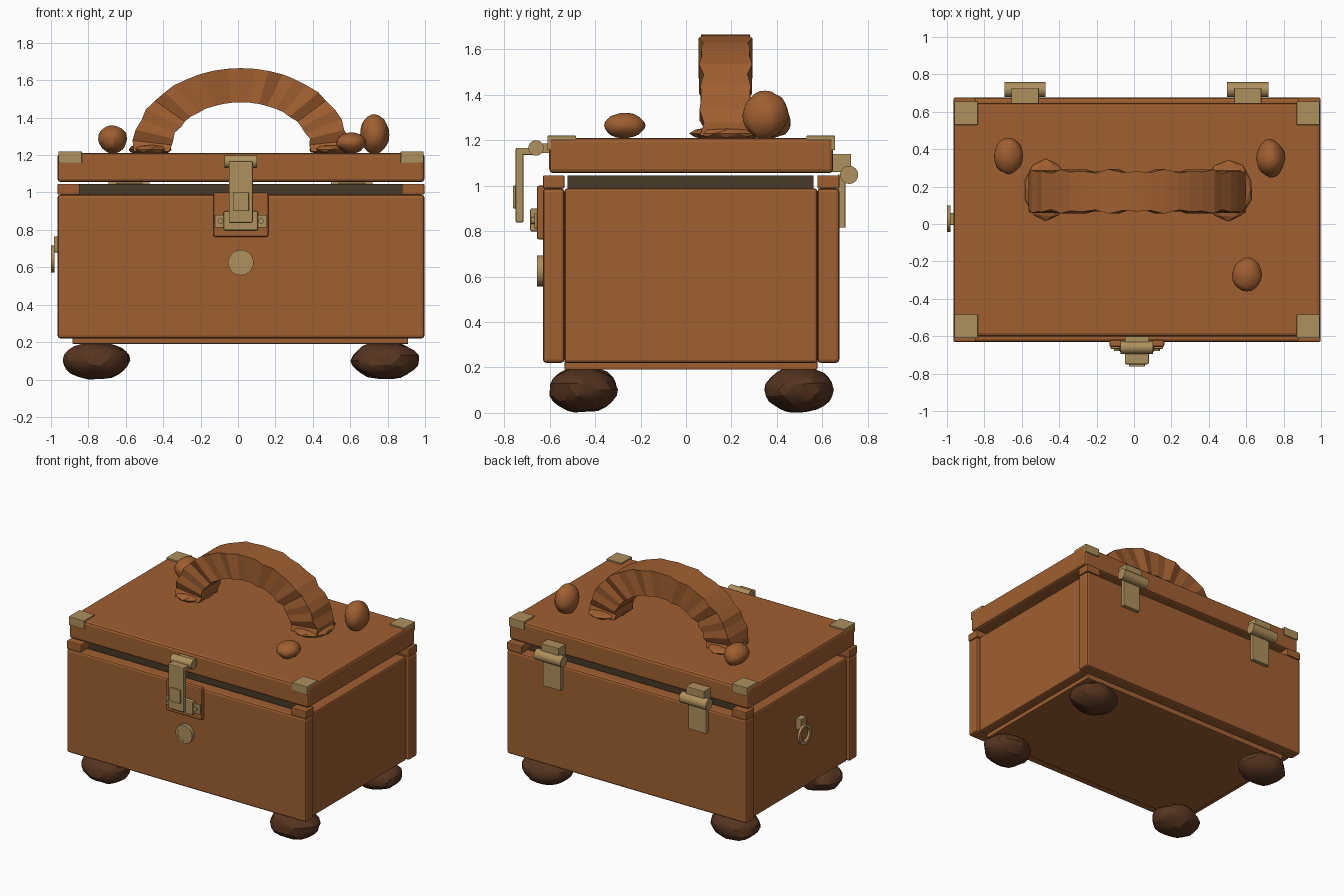
import bpy, bmesh, math
from mathutils import Vector, noise

if "Cube" in bpy.data.objects:
    bpy.data.objects.remove(bpy.data.objects["Cube"])


def material(name, rgb):
    m = bpy.data.materials.new(name)
    m.diffuse_color = (*rgb, 1)
    m.use_nodes = True
    m.node_tree.nodes["Principled BSDF"].inputs["Base Color"].default_value = m.diffuse_color
    return m


BROWN = material("leather brown", (0.35, 0.115, 0.03))
BRASS = material("aged brass", (0.42, 0.28, 0.11))
FOOT = material("dark brown", (0.092, 0.034, 0.014))
DARK = material("shadow brown", (0.065, 0.042, 0.02))


def finish(bm, name, mat, smooth=None):
    bmesh.ops.recalc_face_normals(bm, faces=bm.faces[:])
    me = bpy.data.meshes.new(name)
    bm.to_mesh(me)
    bm.free()
    me.materials.append(mat)
    ob = bpy.data.objects.new(name, me)
    bpy.context.collection.objects.link(ob)
    if smooth:
        bpy.ops.object.select_all(action='DESELECT')
        ob.select_set(True)
        bpy.context.view_layer.objects.active = ob
        bpy.ops.object.shade_smooth_by_angle(angle=math.radians(smooth))
    return ob


def box(name, x, y, z, mat, bevel=0.0):
    """Box from (min, max) ranges, with optional rounded edges."""
    bm = bmesh.new()
    bmesh.ops.create_cube(bm, size=1)
    for v in bm.verts:
        v.co = Vector([(r[0] + r[1]) / 2 + c * (r[1] - r[0]) for c, r in zip(v.co, (x, y, z))])
    ob = finish(bm, name, mat)
    if bevel:
        m = ob.modifiers.new("bevel", 'BEVEL')
        m.width, m.segments = bevel, 2
    return ob


def rod(name, centre, r, length, axis, mat, sides=24):
    """Cylinder along x or y."""
    bm = bmesh.new()
    bmesh.ops.create_cone(bm, cap_ends=True, segments=sides, radius1=r, radius2=r, depth=length)
    for v in bm.verts:
        a, b, c = v.co
        v.co = Vector(centre) + (Vector((c, a, b)) if axis == 'x' else Vector((a, c, b)))
    return finish(bm, name, mat, 40)


def ring(name, centre, r_out, r_in, half, axis, mat, n=28):
    """Flat ring with a rectangular section."""
    bm = bmesh.new()
    rows = []
    for i in range(n):
        t = 2 * math.pi * i / n
        row = []
        for r, d in ((r_out, -half), (r_out, half), (r_in, half), (r_in, -half)):
            a, b = r * math.cos(t), r * math.sin(t)
            p = (d, a, b) if axis == 'x' else (a, d, b)
            row.append(bm.verts.new(Vector(centre) + Vector(p)))
        rows.append(row)
    for i in range(n):
        for k in range(4):
            p, q = rows[i], rows[(i + 1) % n]
            bm.faces.new((p[k], p[(k + 1) % 4], q[(k + 1) % 4], q[k]))
    return finish(bm, name, mat, 40)


def lump(name, centre, radii, mat, rough, seed, sub=3, smooth=None):
    """Irregular pebble."""
    bm = bmesh.new()
    bmesh.ops.create_icosphere(bm, subdivisions=sub, radius=1)
    for v in bm.verts:
        n = noise.noise(v.co * 1.9 + Vector((seed * 7.3, seed * 2.1, 3.7)))
        p = v.co * (1 + rough * n)
        v.co = Vector(centre) + Vector([a * b for a, b in zip(p, radii)])
    return finish(bm, name, mat, smooth)


X0, X1 = -0.965, 0.997          # outer width
Y0, Y1 = -0.63, 0.675           # outer depth

# Body walls, base and dark inner core
box("front_panel", (X0, X1), (Y0, -0.535), (0.22, 0.988), BROWN, 0.015)
box("back_panel", (X0, X1), (0.578, Y1), (0.22, 0.988), BROWN, 0.015)
for side, xr in (("left", (-0.945, -0.85)), ("right", (0.882, 0.977))):
    box(side + "_panel", xr, (-0.535, 0.578), (0.22, 0.988), BROWN, 0.012)
box("base_board", (-0.885, 0.91), (-0.535, 0.578), (0.19, 0.24), BROWN, 0.005)
box("inner_core", (-0.85, 0.882), (-0.522, 0.562), (0.24, 1.045), DARK)

# Corner blocks in the gap below the lid
for bx in ((X0, -0.847), (0.876, X1)):
    for by in ((Y0, -0.535), (0.578, Y1)):
        box("corner_block", bx, by, (0.988, 1.046), BROWN, 0.006)

# Lid with brass corner caps folded over the front and back
LY0, LY1 = -0.602, 0.648
box("lid", (X0, X1), (LY0, LY1), (1.055, 1.21), BROWN, 0.018)
for cx in ((-0.96, -0.835), (0.87, 0.993)):
    for edge, s in ((LY0, 1), (LY1, -1)):
        outer = edge - s * 0.008
        box("corner_cap_top", cx, sorted((outer, edge + s * 0.118)), (1.2, 1.22), BRASS, 0.003)
        box("corner_cap_lip", cx, sorted((outer, edge + s * 0.01)), (1.157, 1.22), BRASS, 0.003)

# Feet
for i, (fx, fy) in enumerate(((-0.758, -0.455), (0.788, -0.455), (-0.758, 0.5), (0.788, 0.5))):
    lump("foot", (fx, fy, 0.102), (0.176, 0.149, 0.1), FOOT, 0.11, i + 1, 3, 20)

# Arched handle with rippled sides
N = 24
bm = bmesh.new()
prev = None
for i in range(N + 1):
    t = math.pi * i / N
    c, s = math.cos(t), math.sin(t)
    ripple = 0.012 * (i % 2) + 0.006 * math.sin(i * 1.7)
    bulge = 0.008 * math.sin(i * 2.3)
    w = 0.113 - ripple
    row = [bm.verts.new((0.015 + a * c, 0.174 + y, 1.22 + b * s)) for a, b, y in (
        (0.58 + bulge, 0.445, -w), (0.58 + bulge, 0.445, w),
        (0.375 - bulge, 0.262, w), (0.375 - bulge, 0.262, -w))]
    if prev:
        for k in range(4):
            bm.faces.new((prev[k], prev[(k + 1) % 4], row[(k + 1) % 4], row[k]))
    else:
        bm.faces.new(row)
    prev = row
bm.faces.new(prev[::-1])
finish(bm, "handle", BROWN)

# Handle mounts and loose knobs on the lid
lump("handle_mount_left", (-0.47, 0.18, 1.23), (0.12, 0.165, 0.032), BROWN, 0.06, 6, 2)
lump("handle_mount_right", (0.505, 0.18, 1.23), (0.13, 0.165, 0.032), BROWN, 0.06, 7, 2)
lump("knob_left", (-0.67, 0.365, 1.285), (0.076, 0.098, 0.076), BROWN, 0.09, 8, 3, 30)
lump("knob_back_right", (0.73, 0.35, 1.31), (0.077, 0.1, 0.105), BROWN, 0.09, 9, 3, 30)
lump("knob_front_right", (0.605, -0.27, 1.265), (0.078, 0.09, 0.056), BROWN, 0.09, 10, 3, 30)

# Back hinges
for hx in (-0.582, 0.608):
    plate = (hx - 0.073, hx + 0.073)
    rod("hinge_barrel", (hx, 0.718, 1.048), 0.04, 0.22, 'x', BRASS)
    box("hinge_upper_leaf", plate, (0.64, 0.727), (1.06, 1.14), BRASS, 0.004)
    box("hinge_lower_leaf", plate, (0.67, 0.702), (0.815, 1.05), BRASS, 0.004)

# Front latch: backing, keeper, screws, hasp and pivot
LX = 0.015
box("latch_backing", (LX - 0.147, LX + 0.147), (-0.657, -0.62), (0.763, 1.0), BROWN, 0.01)
box("keeper_plate", (LX - 0.14, LX + 0.14), (-0.668, -0.65), (0.812, 0.88), BRASS, 0.004)
box("keeper_block", (LX - 0.092, LX + 0.092), (-0.686, -0.65), (0.798, 0.9), BRASS, 0.008)
for sx in (-0.108, 0.108):
    rod("keeper_screw", (LX + sx, -0.672, 0.847), 0.015, 0.016, 'y', BRASS, 12)
box("hasp", (LX - 0.064, LX + 0.064), (-0.75, -0.716), (0.838, 1.167), BRASS, 0.006)
box("hasp_arm", (LX - 0.064, LX + 0.064), (-0.74, -0.66), (1.135, 1.167), BRASS, 0.005)
box("hasp_button", (LX - 0.043, LX + 0.043), (-0.762, -0.745), (0.9, 1.0), BRASS, 0.004)
rod("latch_pivot", (LX, -0.66, 1.166), 0.034, 0.172, 'x', BRASS)
box("pivot_mount", (LX - 0.064, LX + 0.064), (-0.65, -0.6), (1.145, 1.185), BRASS)

# Round lock below the latch
rod("lock_disc", (LX, -0.638, 0.625), 0.052, 0.03, 'y', BRASS)
ring("lock_rim", (LX, -0.64, 0.625), 0.068, 0.05, 0.016, 'y', BRASS)

# Side ring with its bracket
box("ring_bracket", (-0.984, -0.94), (-0.005, 0.06), (0.68, 0.765), BRASS, 0.004)
ring("side_ring", (-0.991, 0.028, 0.645), 0.072, 0.05, 0.009, 'x', BRASS)
